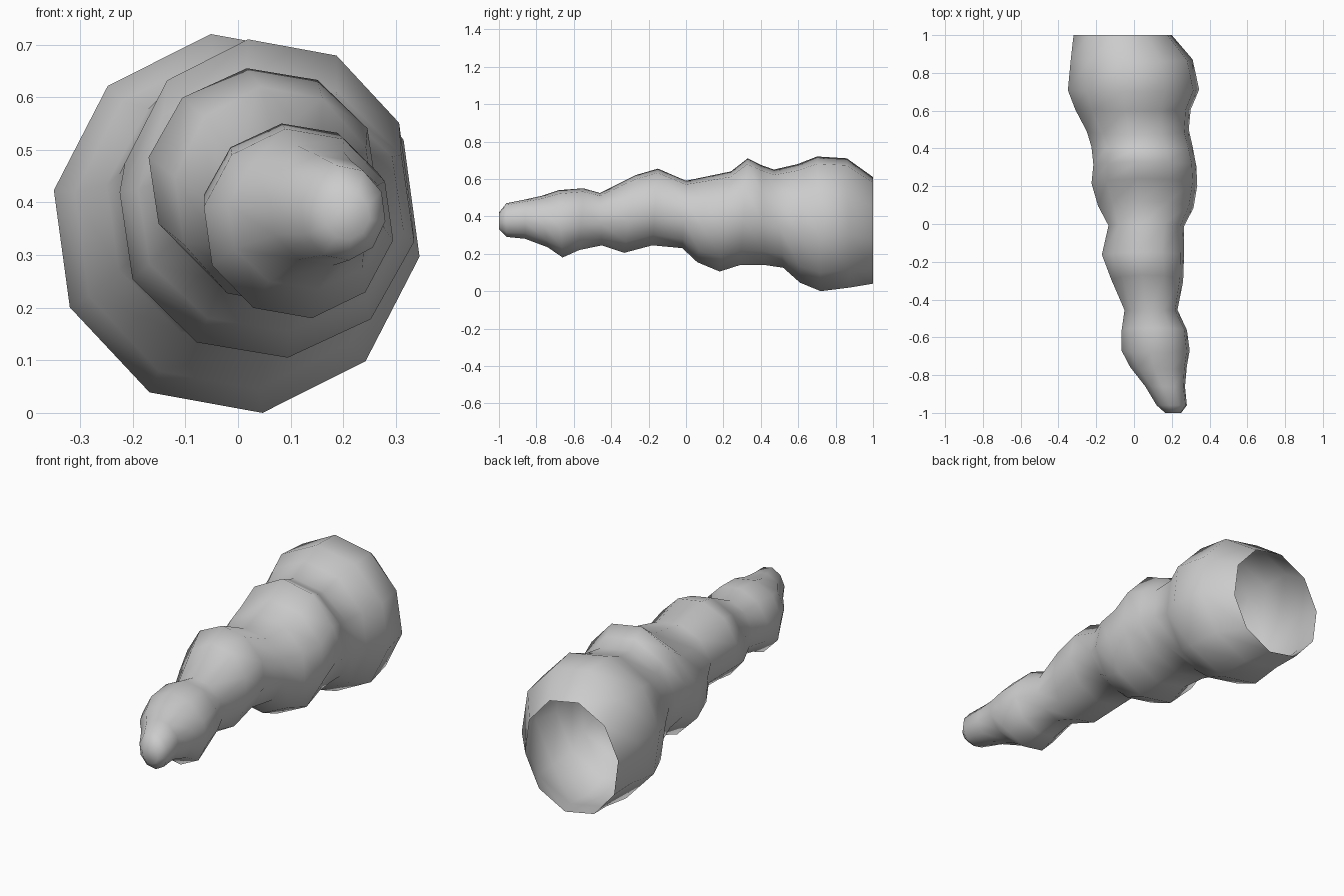
import bpy, bmesh, math

if "Cube" in bpy.data.objects:
    bpy.data.objects.remove(bpy.data.objects["Cube"])

SIDES = 10
PHASE = math.radians(98)

# cross-sections from open end to tip: y at bottom, y at top, x min, x max, z min, z max
RINGS = [
    (1.00, 1.00, -.32, .20, .04, .61),
    (.88, .86, -.335, .31, .02, .71),
    (.72, .70, -.35, .345, .0, .72),
    (.61, .60, -.31, .30, .045, .68),
    (.52, .47, -.25, .29, .125, .65),
    (.42, .40, -.225, .31, .14, .675),
    (.29, .33, -.215, .33, .14, .71),
    (.18, .24, -.225, .335, .105, .64),
    (.06, .12, -.19, .315, .155, .615),
    (-.02, .0, -.135, .265, .23, .59),
    (-.18, -.15, -.17, .265, .245, .655),
    (-.33, -.27, -.12, .26, .205, .62),
    (-.45, -.46, -.05, .23, .245, .525),
    (-.57, -.55, -.065, .28, .22, .55),
    (-.66, -.68, -.065, .295, .18, .54),
    (-.74, -.77, -.02, .28, .235, .51),
    (-.86, -.86, .06, .27, .28, .49),
    (-.96, -.96, .12, .28, .29, .47),
    (-1.0, -1.0, .165, .25, .33, .42),
]

# unit polygon, stretched to 0..1 in both directions
angles = [PHASE + 2 * math.pi * i / SIDES for i in range(SIDES)]
us = [math.cos(a) for a in angles]
vs = [math.sin(a) for a in angles]
unit = [((u - min(us)) / (max(us) - min(us)), (v - min(vs)) / (max(vs) - min(vs)))
        for u, v in zip(us, vs)]

bm = bmesh.new()


def add_ring(yb, yt, x0, x1, z0, z1):
    return [bm.verts.new((x0 + u * (x1 - x0), yb + v * (yt - yb), z0 + v * (z1 - z0)))
            for u, v in unit]


# lofted horn skin, open at the back
loops = [add_ring(*r) for r in RINGS]
for a, b in zip(loops, loops[1:]):
    for i in range(SIDES):
        j = (i + 1) % SIDES
        bm.faces.new((a[i], a[j], b[j], b[i]))
# closed tip
bm.faces.new(loops[-1])
bmesh.ops.recalc_face_normals(bm, faces=bm.faces)
# make sure the tip faces forward
bm.normal_update()
if max(bm.faces, key=lambda f: -f.calc_center_median().y).normal.y > 0:
    bmesh.ops.reverse_faces(bm, faces=bm.faces)
for f in bm.faces:
    f.smooth = True

mesh = bpy.data.meshes.new("ridged_horn")
bm.to_mesh(mesh)
bm.free()
horn = bpy.data.objects.new("ridged_horn", mesh)
bpy.context.collection.objects.link(horn)
